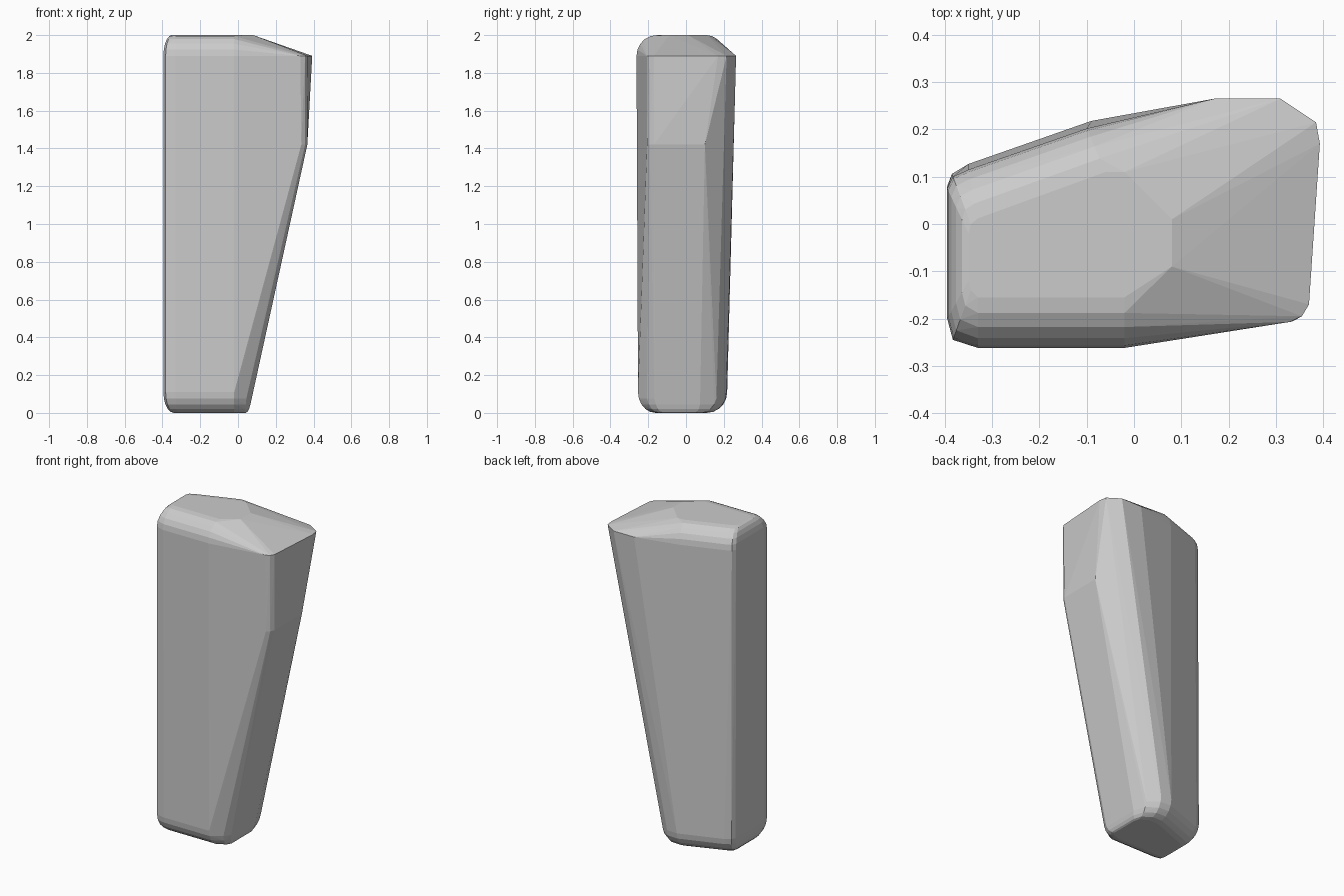
import bpy, bmesh, math

if "Cube" in bpy.data.objects:
    bpy.data.objects.remove(bpy.data.objects["Cube"])

# Cross-section at the foot and its inset flat (matching points)
foot = [(-.395, -.2), (-.383, -.243), (-.33, -.254), (-.02, -.254), (.045, -.21), (.072, -.17),
        (.072, .08), (.045, .165), (-.02, .213), (-.09, .218), (-.35, .127), (-.385, .106), (-.395, .08)]
foot_flat = [(-.34, -.14), (-.335, -.155), (-.32, -.16), (-.02, -.16), (.03, -.14), (.04, -.12),
             (.04, .05), (.03, .08), (-.02, .11), (-.08, .11), (-.32, .02), (-.335, .005), (-.34, -.02)]

# Cross-section at the shoulder, with the wide overhang to the right
back = [(-.02, -.262), (-.33, -.262), (-.383, -.245), (-.395, -.2), (-.395, .075),
        (-.383, .1), (-.35, .115), (-.1, .202)]
crown = [(-.02, -.155), (-.33, -.155), (-.345, -.14), (-.35, -.12), (-.35, -.02),
         (-.345, 0), (-.33, .012), (-.06, .11)]
overhang = [(.33, -.207), (.355, -.195), (.37, -.17), (.393, .17), (.385, .215),
            (.31, .265), (.17, .265)]

# Right-hand bend where the overhang meets the tapering side
bend = [(.335, -.206), (.355, -.192), (.367, -.17), (.367, .1)]


def rounded(outer, inner, z0, z1, steps=5):
    pts = []
    for i in range(steps + 1):
        a = math.pi / 2 * i / steps
        for (ox, oy), (ix, iy) in zip(outer, inner):
            c = math.cos(a)
            pts.append((ix + (ox - ix) * c, iy + (oy - iy) * c, z0 + (z1 - z0) * math.sin(a)))
    return pts


points = rounded(foot, foot_flat, .11, 0)
points += rounded(back, crown, 1.89, 2.0)
points += [(x, y, 1.89) for x, y in overhang]
points += [(x, y, 1.42) for x, y in bend]
points += [(.08, .01, 2), (.08, -.09, 2), (.08, -.12, 1.99), (-.02, .11, 2), (.12, .19, 1.945)]

# Tapered block as the hull of its sections
bm = bmesh.new()
for p in points:
    bm.verts.new(p)
hull = bmesh.ops.convex_hull(bm, input=bm.verts)
loose = {g for g in hull["geom_interior"] + hull["geom_unused"] if isinstance(g, bmesh.types.BMVert)}
bmesh.ops.delete(bm, geom=list(loose), context='VERTS')
bmesh.ops.dissolve_limit(bm, angle_limit=math.radians(.5), verts=bm.verts, edges=bm.edges)
bmesh.ops.recalc_face_normals(bm, faces=bm.faces)
mesh = bpy.data.meshes.new("tapered_block")
bm.to_mesh(mesh)
bm.free()
block = bpy.data.objects.new("tapered_block", mesh)
bpy.context.collection.objects.link(block)
